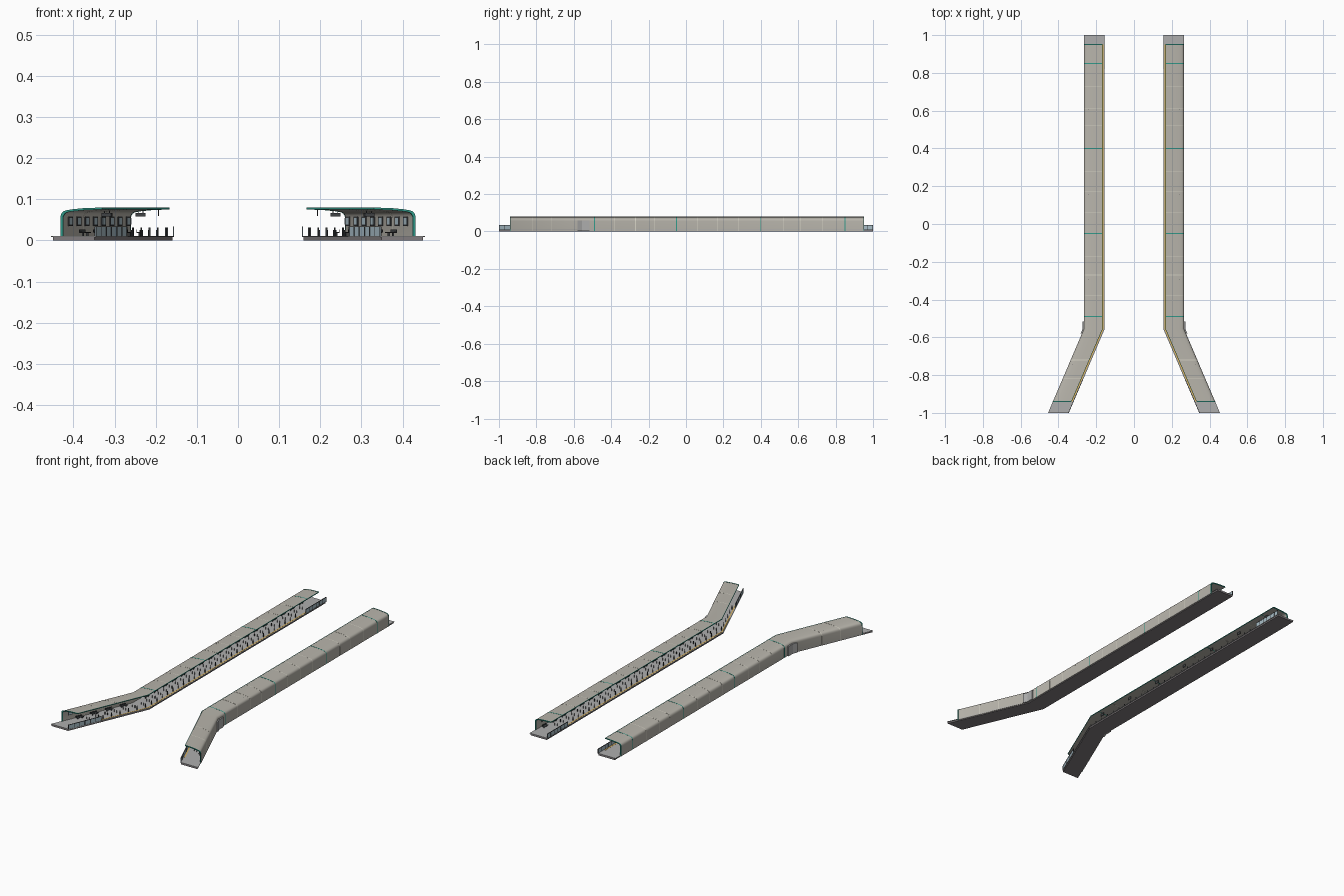
import bpy, bmesh

if "Cube" in bpy.data.objects:
    bpy.data.objects.remove(bpy.data.objects["Cube"])

BEND = -0.555
Y0, Y1 = -0.94, 0.95      # canopy ends


def edge_x(y):
    """x of the track-side platform edge: straight, then flaring outward."""
    return 0.155 + max(0.0, BEND - y) * 0.427


def sweep(bm, prof, y0, y1):
    """Extrude a closed (offset, z) profile along the bent platform line."""
    ys = [y0] + ([BEND] if y0 < BEND < y1 else []) + [y1]
    rings = [[bm.verts.new((edge_x(y) + u, y, z)) for u, z in prof] for y in ys]
    n = len(prof)
    for a, b in zip(rings, rings[1:]):
        for i in range(n):
            j = (i + 1) % n
            bm.faces.new((a[i], a[j], b[j], b[i]))
    bm.faces.new(rings[0])
    bm.faces.new(rings[-1][::-1])


def box(bm, u0, u1, y0, y1, z0, z1):
    sweep(bm, [(u0, z0), (u1, z0), (u1, z1), (u0, z1)], y0, y1)


def material(name, *rgb):
    m = bpy.data.materials.new(name)
    m.diffuse_color = (*rgb, 1)
    m.use_nodes = True
    m.node_tree.nodes["Principled BSDF"].inputs["Base Color"].default_value = m.diffuse_color
    return m


def finish(bm, name, mat, smooth=False):
    """Make the object and mirror it to the opposite platform."""
    bmesh.ops.recalc_face_normals(bm, faces=bm.faces)
    me = bpy.data.meshes.new(name)
    bm.to_mesh(me)
    bm.free()
    me.materials.append(mat)
    ob = bpy.data.objects.new(name, me)
    bpy.context.collection.objects.link(ob)
    ob.modifiers.new("opposite_platform", 'MIRROR').use_axis[0] = True
    if smooth:
        bpy.context.view_layer.objects.active = ob
        ob.select_set(True)
        bpy.ops.object.shade_smooth_by_angle(angle=0.6)
        ob.select_set(False)


def boxes(name, mat, items):
    bm = bmesh.new()
    for it in items:
        box(bm, *it)
    finish(bm, name, mat)


def steps(start, stop, step):
    n = int((stop - start) / step + 1e-6) + 1
    return [start + i * step for i in range(n)]


cream = material("roof_cream", 0.48, 0.46, 0.41)
light = material("joint_light", 0.66, 0.64, 0.55)
teal = material("frame_teal", 0.03, 0.32, 0.25)
floor = material("floor_grey", 0.42, 0.42, 0.42)
base = material("base_grey", 0.22, 0.20, 0.21)
yellow = material("safety_yellow", 0.75, 0.45, 0.08)
dark = material("dark_metal", 0.05, 0.055, 0.06)
glass = material("fence_glass", 0.40, 0.52, 0.58)

# Platform base, floor slab and warning line
boxes("platform_base", base, [(0.004, 0.105, -1, 1, 0, 0.008)])
boxes("platform_floor", floor, [(0, 0.11, -1, 1, 0.008, 0.0105)])
boxes("warning_strip", yellow, [(0.006, 0.012, Y0, Y1, 0.0105, 0.0112)])

# Canopy shell: outer wall curving over into the cantilevered roof
OUTER = [(0.110, 0.003), (0.110, 0.055), (0.1092, 0.061), (0.107, 0.066),
         (0.1035, 0.0695), (0.098, 0.072), (0.085, 0.0745), (0.055, 0.0775),
         (0.013, 0.079)]
INNER = [(0.013, 0.0765), (0.055, 0.0745), (0.085, 0.0715), (0.097, 0.069),
         (0.102, 0.066), (0.105, 0.061), (0.1065, 0.055), (0.1065, 0.003)]
bm = bmesh.new()
sweep(bm, OUTER + INNER, Y0, Y1)
finish(bm, "canopy_shell", cream, True)


def hoops(name, mat, ys, w, grow):
    """Thin bands that follow the canopy section."""
    out = [(u + (grow if u > 0.1 else 0), z + (grow if z > 0.06 else 0)) for u, z in OUTER]
    inn = [(u - (grow if u > 0.1 else 0), z - (grow if z > 0.06 else 0)) for u, z in INNER]
    b = bmesh.new()
    for y in ys:
        sweep(b, out + inn, y - w, y + w)
    finish(b, name, mat, True)


hoops("canopy_ribs", teal, [0.85, 0.4, -0.05, -0.49], 0.0022, 0.0005)
hoops("canopy_end_frames", teal, [Y0, Y1], 0.0022, 0.001)
hoops("panel_joints", light, [0.73, 0.61, 0.52, 0.28, 0.17, 0.06, -0.17, -0.27,
                              -0.38, -0.72, -0.82], 0.0015, 0.0003)
boxes("roof_edge_trim", teal, [(0.011, 0.0135, Y0, Y1, 0.0758, 0.0796)])

# Wall patch on the outer side of the bend
boxes("corner_wall", floor, [(0.108, 0.117, -0.58, -0.515, 0.003, 0.058)])

# Poster frames on the inner wall
ys = steps(-0.91, 0.9, 0.047)
boxes("wall_frames", dark, [(0.1045, 0.107, y, y + 0.024, 0.035, 0.058) for y in ys])
boxes("wall_posters", glass, [(0.104, 0.1046, y + 0.004, y + 0.02, 0.039, 0.054) for y in ys])

# Posts with a small cap along the track edge
ys = steps(-0.80, 0.79, 0.047)
boxes("edge_posts", dark, [(0.015, 0.018, y, y + 0.003, 0.0105, 0.032) for y in ys])

# Benches: seat, back and legs
items = []
for y in steps(-0.88, 0.88, 0.08):
    if abs(y - BEND) < 0.06:
        continue
    items.append((0.078, 0.092, y, y + 0.035, 0.0185, 0.020))
    items.append((0.0915, 0.093, y, y + 0.035, 0.020, 0.027))
    for d in (0.004, 0.028):
        items.append((0.083, 0.087, y + d, y + d + 0.003, 0.0105, 0.0185))
boxes("benches", dark, items)

# Slim standing rails in the middle of the platform
boxes("standing_rails", dark, [(u, u + 0.002, y, y + 0.002, 0.0105, 0.026)
                               for y in steps(-0.85, 0.85, 0.05) for u in (0.042, 0.058)])

# Hanging displays with rods
items = []
for y in (-0.75, -0.3, 0.15, 0.6):
    items.append((0.07, 0.094, y, y + 0.008, 0.058, 0.067))
    items += [(u, u + 0.0015, y + 0.003, y + 0.005, 0.067, 0.0745) for u in (0.075, 0.087)]
boxes("hanging_displays", dark, items)
boxes("hanging_speakers", dark, [(0.037, 0.039, y, y + 0.02, 0.06, 0.0755)
                                 for y in steps(-0.5, 0.85, 0.225)])

# Glass fences and rails at both platform ends
spans = [(-1, -0.82), (0.82, 1)]
boxes("end_fence_glass", glass, [(0.001, 0.0025, a, b, 0.0105, 0.033) for a, b in spans])
items = [(0, 0.0035, a, b, 0.0325, 0.0345) for a, b in spans]
items += [(0, 0.0035, y - 0.0015, y + 0.0015, 0.0105, 0.0335)
          for a, b in spans for y in steps(a + 0.0015, b, 0.0295)]
boxes("end_fence_rails", dark, items)
